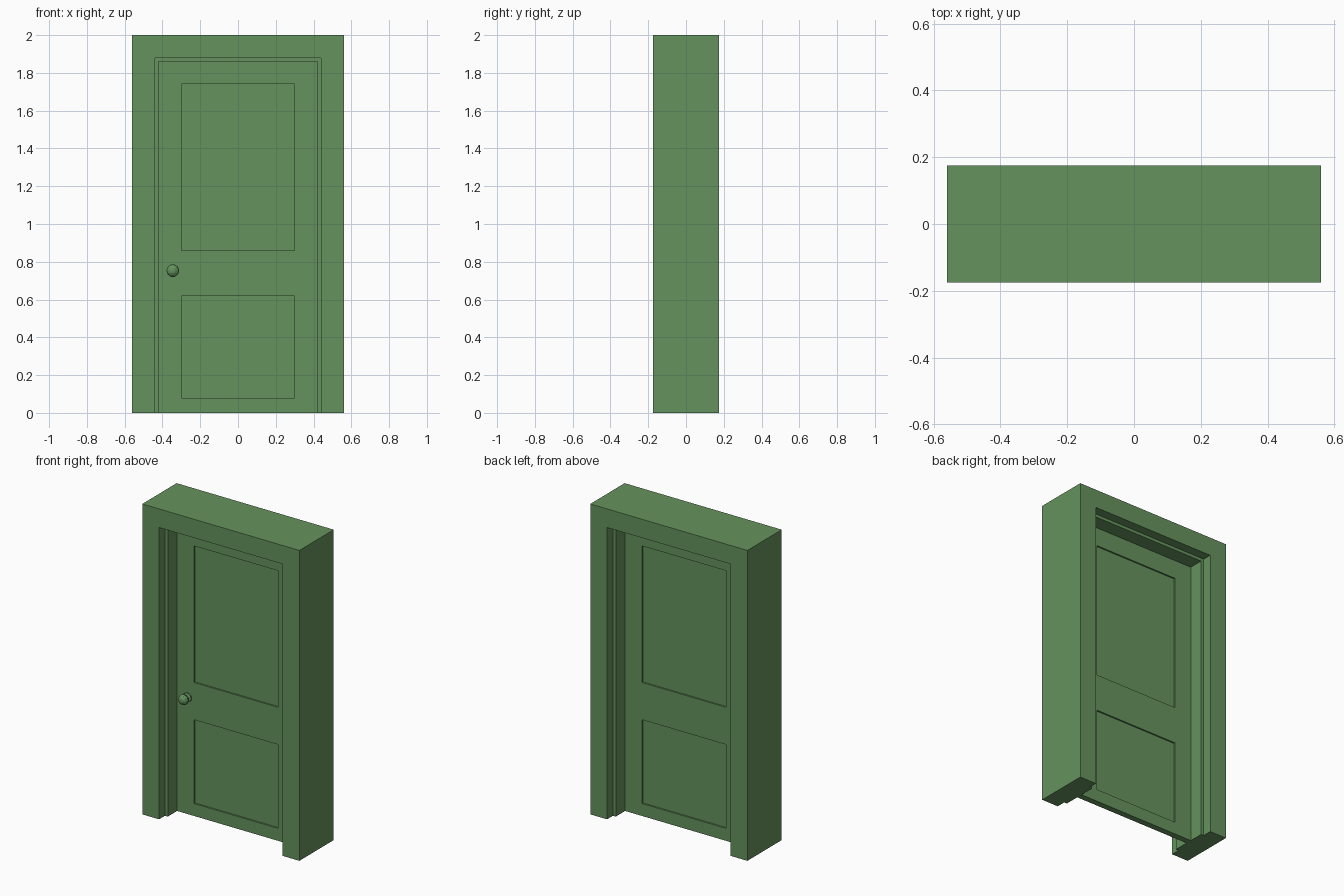
import bpy, bmesh, math
from mathutils import Matrix

if "Cube" in bpy.data.objects:
    bpy.data.objects.remove(bpy.data.objects["Cube"])

green = bpy.data.materials.new("painted green")
green.diffuse_color = (0.13, 0.29, 0.11, 1)
green.use_nodes = True
green.node_tree.nodes["Principled BSDF"].inputs["Base Color"].default_value = green.diffuse_color


def finish(name, bm):
    """Weld, orient and turn a bmesh into a named object."""
    bmesh.ops.remove_doubles(bm, verts=bm.verts, dist=1e-5)
    bmesh.ops.recalc_face_normals(bm, faces=bm.faces)
    mesh = bpy.data.meshes.new(name)
    bm.to_mesh(mesh)
    bm.free()
    mesh.materials.append(green)
    ob = bpy.data.objects.new(name, mesh)
    bpy.context.collection.objects.link(ob)
    return ob


# Door frame: stepped profile (inset, y) swept up, across and down with mitres
W, H, D = 0.56, 2.0, 0.175
profile = [(0, -D), (0.12, -D), (0.12, -0.115), (0.14, -0.115),
           (0.14, 0.115), (0.12, 0.115), (0.12, D), (0, D)]
bm = bmesh.new()
rings = []
for side, top in ((-1, 0), (-1, 1), (1, 1), (1, 0)):
    rings.append([bm.verts.new((side * (W - i), y, top * (H - i))) for i, y in profile])
n = len(profile)
for a, b in zip(rings, rings[1:]):
    for k in range(n):
        bm.faces.new((a[k], a[(k + 1) % n], b[(k + 1) % n], b[k]))
bm.faces.new(rings[0])
bm.faces.new(rings[-1])
finish("door_frame", bm)

# Door leaf: a slab with two recessed panels on each side
xs = [-0.42, -0.30, 0.30, 0.42]
zs = [0.0, 0.08, 0.62, 0.86, 1.74, 1.86]
T, RECESS = 0.02, 0.01
bm = bmesh.new()


def quad(*pts):
    bm.faces.new([bm.verts.new(p) for p in pts])


for s in (-1, 1):
    for i in range(3):
        for j in range(5):
            x0, x1, z0, z1 = xs[i], xs[i + 1], zs[j], zs[j + 1]
            loop = [(x0, z0), (x1, z0), (x1, z1), (x0, z1)]
            panel = i == 1 and j in (1, 3)
            y = s * (T - RECESS if panel else T)
            quad(*[(x, y, z) for x, z in loop])
            if panel:  # walls of the recess
                for (ax, az), (bx, bz) in zip(loop, loop[1:] + loop[:1]):
                    quad((ax, y, az), (bx, y, bz), (bx, s * T, bz), (ax, s * T, az))
# slab edges
for z in (zs[0], zs[-1]):
    for x0, x1 in zip(xs, xs[1:]):
        quad((x0, -T, z), (x1, -T, z), (x1, T, z), (x0, T, z))
for x in (xs[0], xs[-1]):
    for z0, z1 in zip(zs, zs[1:]):
        quad((x, -T, z0), (x, -T, z1), (x, T, z1), (x, T, z0))
finish("door_leaf", bm)

# Door knob on the front: faceted lathe of (radius, distance from the door)
lathe = [(0.0, 0.0), (0.03, 0.0), (0.03, 0.008), (0.014, 0.014), (0.014, 0.022),
         (0.028, 0.028), (0.034, 0.042), (0.028, 0.056), (0.014, 0.065), (0.0, 0.067)]
bm = bmesh.new()
verts = [bm.verts.new((r, 0, -d)) for r, d in lathe]
edges = [bm.edges.new(p) for p in zip(verts, verts[1:])]
bmesh.ops.spin(bm, geom=verts + edges, cent=(0, 0, 0), axis=(0, 0, 1),
               angle=math.tau, steps=10)
bm.transform(Matrix.Translation((-0.345, -T, 0.753)) @ Matrix.Rotation(math.radians(-90), 4, 'X'))
finish("door_knob", bm)
